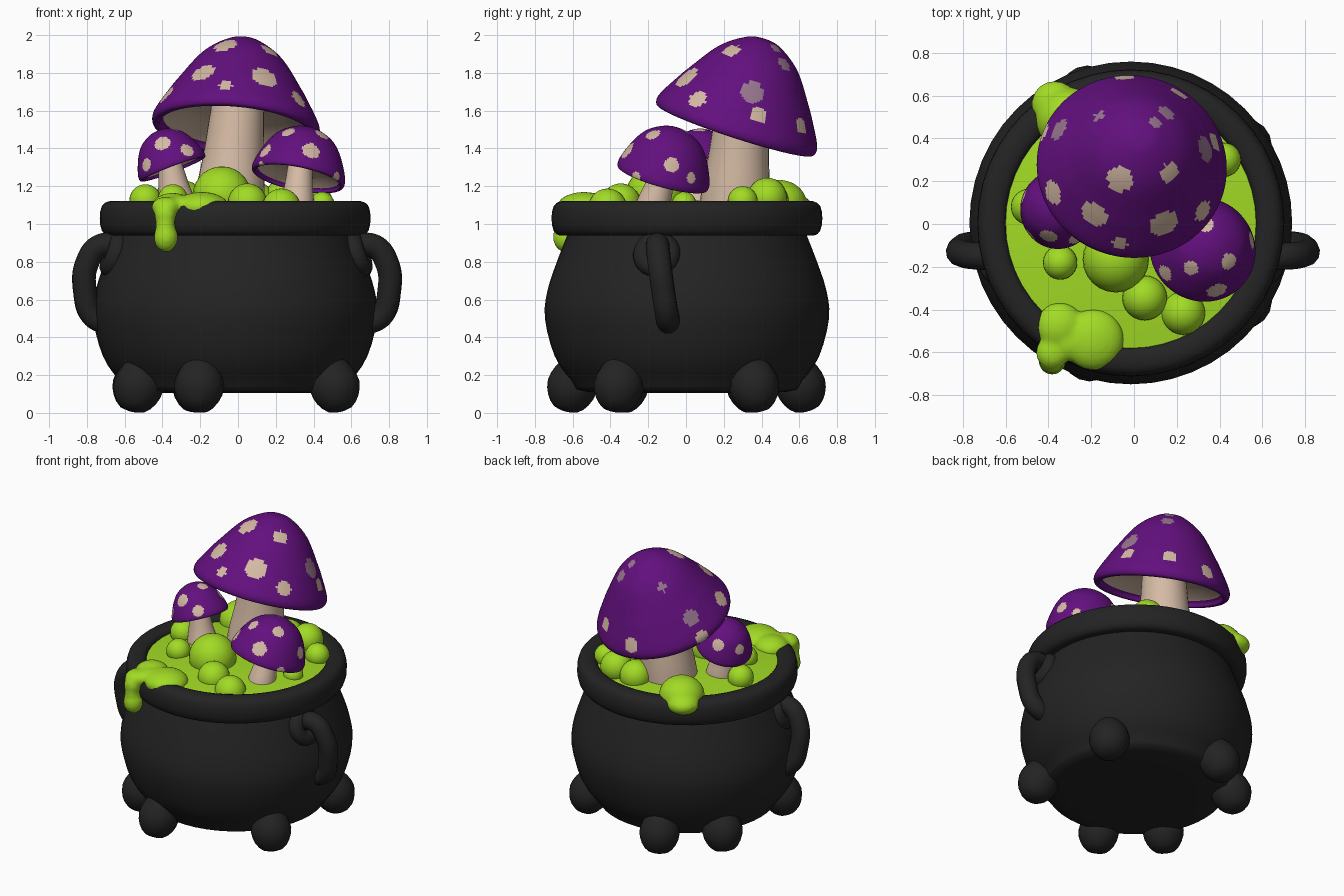
import bpy, bmesh, math
from mathutils import Vector, Matrix

if "Cube" in bpy.data.objects:
    bpy.data.objects.remove(bpy.data.objects["Cube"])


def material(name, rgb):
    m = bpy.data.materials.new(name)
    m.diffuse_color = (*rgb, 1)
    m.use_nodes = True
    m.node_tree.nodes["Principled BSDF"].inputs["Base Color"].default_value = m.diffuse_color
    return m


IRON = material("black iron", (0.017, 0.017, 0.017))
LIME = material("lime slime", (0.36, 0.71, 0.018))
PURPLE = material("purple cap", (0.125, 0.005, 0.21))
BEIGE = material("beige flesh", (0.66, 0.49, 0.37))
MAUVE = material("faded mauve spot", (0.31, 0.18, 0.27))


def smooth_profile(pts, sub):
    """Catmull-Rom subdivision of a profile."""
    p = [Vector(q) for q in pts]
    out = []
    for i in range(len(p) - 1):
        a, b, c, d = p[max(i - 1, 0)], p[i], p[i + 1], p[min(i + 2, len(p) - 1)]
        for k in range(sub):
            t = k / sub
            out.append(0.5 * (2 * b + (c - a) * t + (2 * a - 5 * b + 4 * c - d) * t * t
                              + (3 * b - a - 3 * c + d) * t ** 3))
    out.append(p[-1])
    return [(max(q[0], 0), q[1]) for q in out]


def finish(name, bm, mats, matrix=Matrix()):
    bmesh.ops.remove_doubles(bm, verts=bm.verts, dist=1e-5)
    bmesh.ops.recalc_face_normals(bm, faces=bm.faces)
    for f in bm.faces:
        f.smooth = True
    me = bpy.data.meshes.new(name)
    bm.to_mesh(me)
    bm.free()
    for m in mats:
        me.materials.append(m)
    ob = bpy.data.objects.new(name, me)
    ob.matrix_world = matrix
    bpy.context.collection.objects.link(ob)
    return ob


def lathe(profile, segs, inner_from=None):
    """Spin a profile round z; rings after inner_from get material 1."""
    bm = bmesh.new()
    rings = [[bm.verts.new((r * math.cos(2 * math.pi * k / segs),
                            r * math.sin(2 * math.pi * k / segs), z))
              for k in range(segs)] for r, z in profile]
    for i in range(len(rings) - 1):
        for k in range(segs):
            j = (k + 1) % segs
            f = bm.faces.new((rings[i][k], rings[i][j], rings[i + 1][j], rings[i + 1][k]))
            if inner_from is not None and i >= inner_from:
                f.material_index = 1
    return bm


def placed(loc, axis=(0, 0, 1)):
    q = Vector((0, 0, 1)).rotation_difference(Vector(axis).normalized())
    return Matrix.Translation(loc) @ q.to_matrix().to_4x4()


CX, CY = -0.015, 0.005
pot_place = placed((CX, CY, 0))

# cauldron body
body = smooth_profile([(0, .11), (.52, .11), (.61, .17), (.70, .30), (.752, .50), (.738, .65),
                       (.685, .81), (.63, .95), (.60, 1.03)], 3)
finish("cauldron_body", lathe(body, 48), [IRON], pot_place)

# rounded rim
rim = smooth_profile([(.60, .95), (.67, .938), (.706, .965), (.717, 1.03), (.706, 1.095),
                      (.67, 1.12), (.62, 1.12), (.588, 1.10), (.58, 1.03), (.60, .95)], 2)
finish("cauldron_rim", lathe(rim, 48), [IRON], pot_place)

# six stubby feet leaning into the body
foot = smooth_profile([(0, -.15), (.065, -.138), (.112, -.085), (.133, -.01), (.112, .07),
                       (.07, .13), (0, .17)], 2)
for i, (x, y) in enumerate([(.51, -.355), (.51, .36), (-.205, -.60), (-.215, .605),
                            (-.525, -.33), (-.53, .345)]):
    finish("foot_%d" % (i + 1), lathe(foot, 16), [IRON],
           placed((x, y, .152), (-x * .45, -y * .45, 1)))

# handles with a ring at the upper joint
for side, s in (("right", 1), ("left", -1)):
    cu = bpy.data.curves.new(side + "_handle", "CURVE")
    cu.dimensions = "3D"
    cu.bevel_depth = 0.063
    cu.bevel_resolution = 4
    cu.use_fill_caps = True
    path = [(.60, -.15, .87), (.72, -.15, .885), (.795, -.14, .79), (.805, -.12, .64),
            (.765, -.10, .515), (.68, -.09, .47)]
    sp = cu.splines.new("BEZIER")
    sp.bezier_points.add(len(path) - 1)
    for bp, (x, y, z) in zip(sp.bezier_points, path):
        bp.co = (s * x - .005, y, z)
        bp.handle_left_type = bp.handle_right_type = "AUTO"
    cu.materials.append(IRON)
    bpy.context.collection.objects.link(bpy.data.objects.new(side + "_handle", cu))
    ring = [(.075 + .052 * math.cos(a), .052 * math.sin(a))
            for a in (2 * math.pi * k / 12 for k in range(13))]
    finish(side + "_handle_ring", lathe(ring, 24), [IRON],
           placed((s * .645 - .01, -.155, .84), (s, -.15, .35)))

# slime surface and bubbles
finish("slime_surface", lathe([(0, 1.125), (.35, 1.115), (.60, 1.085)], 48), [LIME], pot_place)
bubbles = [(-.085, -.165, 1.15, .155), (.05, -.345, 1.11, .105), (.23, -.415, 1.085, .103),
           (-.345, -.18, 1.13, .08), (-.49, .08, 1.125, .085), (.445, -.01, 1.105, .065),
           (.25, .43, 1.14, .105), (.09, .44, 1.12, .105), (.42, .30, 1.12, .08)]
for i, (x, y, z, r) in enumerate(bubbles):
    bm = bmesh.new()
    bmesh.ops.create_uvsphere(bm, u_segments=24, v_segments=14, radius=r)
    finish("bubble_%d" % (i + 1), bm, [LIME], placed((x, y, z)))


def blob(name, balls):
    """Melt flattened balls (x, y, z, radius, height) into one skin."""
    bm = bmesh.new()
    for x, y, z, r, h in balls:
        bmesh.ops.create_uvsphere(bm, u_segments=20, v_segments=12, radius=1,
                                  matrix=Matrix.Translation((x, y, z)) @ Matrix.Diagonal((r, r, h, 1)))
    ob = finish(name, bm, [LIME])
    rm = ob.modifiers.new("melt", "REMESH")
    rm.mode = "VOXEL"
    rm.voxel_size = 0.014
    rm.use_smooth_shade = True
    sm = ob.modifiers.new("soften", "SMOOTH")
    sm.factor = 0.5
    sm.iterations = 6


# overflow with the drip at the front left, and the spill at the back
blob("slime_drip", [(-.19, -.54, 1.09, .145, .08), (-.345, -.48, 1.09, .115, .075),
                    (-.30, -.55, 1.10, .09, .055), (-.38, -.60, 1.09, .08, .055),
                    (-.385, -.64, 1.05, .058, .07), (-.385, -.645, .99, .052, .07),
                    (-.382, -.64, .93, .065, .08)])
blob("slime_back_spill", [(-.31, .49, 1.11, .15, .125), (-.37, .56, 1.09, .11, .07)])

# mushrooms
GILLS = [(.98, -.07), (.91, -.075), (.87, 0), (.6, .13), (.3, .18), (0, .18)]
BELL = [(0, 1), (.2, .965), (.49, .77), (.75, .43), (.85, .28), (.96, .1), (1, .0)] + GILLS
DOME = [(0, 1), (.28, .95), (.58, .79), (.77, .57), (.91, .30), (.985, .10), (1, .0)] + GILLS


def mushroom(name, shape, centre, axis, R, H, foot_at, r0, r1, spots):
    place = placed(centre, axis)
    sub = 7
    prof = [(r * R, h * H) for r, h in smooth_profile(shape, sub)]
    bm = lathe(prof, 150, 9 * sub)
    bm.normal_update()
    # spots: faces close to the surface point nearest each given position
    inv = place.inverted()
    skin = [(f, f.calc_center_median()) for f in bm.faces if f.material_index == 0]
    for x, y, z, r, tone in spots:
        p = inv @ Vector((x, y, z))
        c = min((q for _, q in skin), key=lambda q: (q - p).length_squared)
        for f, q in skin:
            if (q - c).length < r:
                f.material_index = tone
    finish(name + "_cap", bm, [PURPLE, BEIGE, MAUVE], place)
    # stem from the slime to the underside of the cap
    base = Vector(foot_at)
    top = Vector(centre) + Vector(axis).normalized() * H * .2
    L = (top - base).length
    stem = smooth_profile([(r0 * 1.05, 0), (r0, L * .25), ((r0 + r1) / 2, L * .55), (r1, L)], 4)
    finish(name + "_stem", lathe(stem, 32), [BEIGE], placed(base, top - base))


mushroom("big_mushroom", BELL, (-.01, .27, 1.53), (.09, .31, .95), .445, .475,
         (-.05, .255, 1.05), .18, .14,
         [(-.19, .03, 1.83, .065, 1), (.14, -.01, 1.785, .072, 1), (-.07, .21, 1.955, .062, 1),
          (.17, .235, 1.91, .05, 1), (-.07, -.11, 1.755, .035, 1), (-.37, .15, 1.67, .055, 1),
          (.335, .06, 1.67, .052, 1), (.36, .36, 1.70, .062, 2), (.41, .39, 1.59, .045, 1),
          (.22, .62, 1.52, .045, 1), (.13, .49, 1.81, .04, 2), (.10, .47, 1.92, .03, 2),
          (-.35, .445, 1.65, .055, 2), (-.43, .42, 1.53, .045, 1), (-.04, .70, 1.46, .05, 1),
          (-.155, .50, 1.85, .03, 2)])
mushroom("right_mushroom", DOME, (.32, -.12, 1.26), (.2, .28, 1), .25, .265,
         (.31, -.19, 1.05), .088, .065,
         [(.39, -.31, 1.385, .048, 1), (.27, -.20, 1.47, .036, 1), (.165, -.22, 1.37, .04, 1),
          (.43, -.17, 1.45, .04, 1), (.52, -.08, 1.31, .04, 1), (.335, -.005, 1.49, .04, 1),
          (.52, .03, 1.24, .03, 1), (.13, -.25, 1.28, .025, 1), (.51, -.25, 1.26, .035, 1),
          (.25, .08, 1.33, .04, 1)])
mushroom("left_mushroom", DOME, (-.35, .07, 1.305), (-.38, .10, 1), .187, .205,
         (-.315, .06, 1.05), .098, .06,
         [(-.40, -.06, 1.43, .043, 1), (-.27, -.07, 1.39, .038, 1), (-.46, -.03, 1.31, .035, 1),
          (-.33, .07, 1.50, .035, 1), (-.50, .12, 1.35, .035, 1), (-.40, .20, 1.38, .04, 1),
          (-.25, .17, 1.43, .035, 1)])
